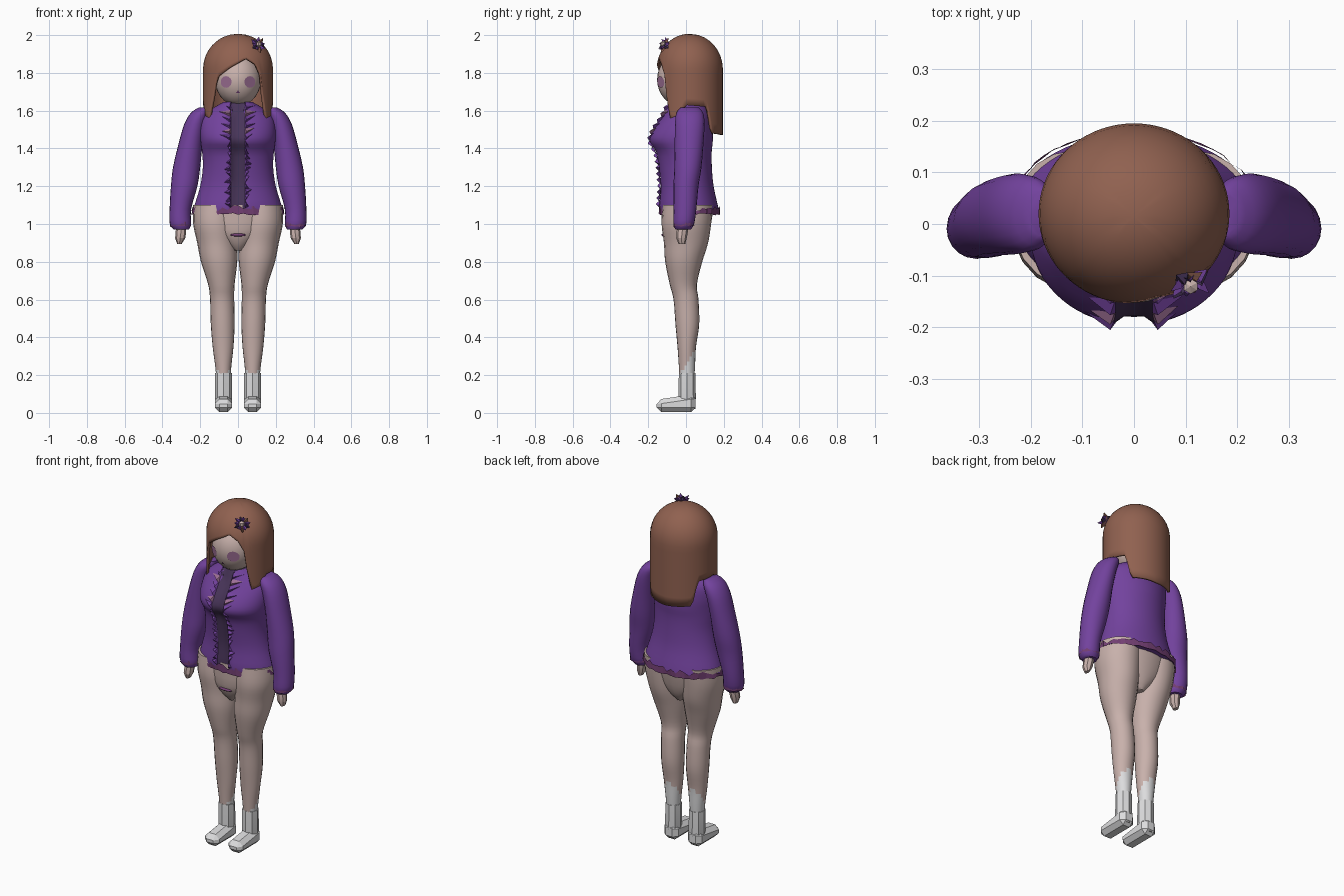
import bpy, bmesh, math, random
from mathutils import Vector

random.seed(4)
if "Cube" in bpy.data.objects:
    bpy.data.objects.remove(bpy.data.objects["Cube"])


def material(name, rgb):
    m = bpy.data.materials.new(name)
    m.use_nodes = True
    m.diffuse_color = (*rgb, 1)
    m.node_tree.nodes["Principled BSDF"].inputs["Base Color"].default_value = (*rgb, 1)
    return m


SKIN = material("pale skin", (0.58, 0.44, 0.41))
HAIR = material("brown hair", (0.28, 0.12, 0.08))
PURPLE = material("purple cloth", (0.17, 0.055, 0.34))
DARK = material("dark purple", (0.065, 0.035, 0.1))
MAUVE = material("mauve", (0.34, 0.16, 0.30))
HEM = material("plum trim", (0.17, 0.05, 0.17))
WHITE = material("sock white", (0.72, 0.72, 0.73))


def finish(name, bm, mats, angle=45, rule=None, solid=0):
    """Turn a bmesh into an object, coloured by a rule on face centres."""
    bmesh.ops.recalc_face_normals(bm, faces=bm.faces)
    for f in bm.faces:
        f.smooth = angle > 0
        if rule:
            f.material_index = rule(f.calc_center_median())
    me = bpy.data.meshes.new(name)
    bm.to_mesh(me)
    bm.free()
    for m in mats:
        me.materials.append(m)
    if angle:
        me.set_sharp_from_angle(angle=math.radians(angle))
    ob = bpy.data.objects.new(name, me)
    bpy.context.collection.objects.link(ob)
    if solid:
        mod = ob.modifiers.new("thickness", "SOLIDIFY")
        mod.thickness, mod.offset = solid, 0
    return ob


def spline(rings, steps):
    """Catmull-Rom interpolation between cross-sections."""
    out = []
    for i in range(len(rings) - 1):
        p = [rings[max(0, min(len(rings) - 1, i + k))] for k in (-1, 0, 1, 2)]
        for s in range(steps):
            t = s / steps
            out.append([b + t * (c - a + t * (2 * a - 5 * b + 4 * c - d + t * (3 * (b - c) + d - a))) / 2
                        for a, b, c, d in zip(*p)])
    return out + [rings[-1]]


def loft(name, rings, mats, segs=20, steps=3, side=1, rule=None, angle=45, shape=None):
    """Skin rings of (centre x, centre y, z, radius x, radius y)."""
    bm = bmesh.new()
    loops = []
    for cx, cy, z, rx, ry in spline(rings, steps):
        loop = []
        for k in range(segs):
            a = math.tau * k / segs
            p = Vector((side * (cx + rx * math.sin(a)), cy - ry * math.cos(a), z))
            loop.append(bm.verts.new(shape(p) if shape else p))
        loops.append(loop)
    for lo, hi in zip(loops, loops[1:]):
        for k in range(segs):
            n = (k + 1) % segs
            bm.faces.new((lo[k], lo[n], hi[n], hi[k]))
    bm.faces.new(loops[0])
    bm.faces.new(loops[-1])
    return finish(name, bm, mats, angle, rule)


def ellipsoid(name, centre, radii, mat, segs=24, angle=60):
    bm = bmesh.new()
    bmesh.ops.create_uvsphere(bm, u_segments=segs, v_segments=segs // 2, radius=1)
    for v in bm.verts:
        v.co = Vector(centre) + v.co * Vector(radii)
    return finish(name, bm, [mat], angle)


def jagged_band(name, cx, cy, rx, ry, low, high, segs, mat):
    """Ragged trim around a hem or a cuff."""
    bm = bmesh.new()
    rows = [[], []]
    for k in range(segs):
        a = math.tau * k / segs
        for row, z in zip(rows, (low + random.uniform(-.006, .006), high + random.uniform(-.02, .012))):
            r = random.uniform(1.0, 1.03)
            row.append(bm.verts.new((cx + rx * r * math.sin(a), cy - ry * r * math.cos(a), z)))
    for k in range(segs):
        n = (k + 1) % segs
        bm.faces.new((rows[0][k], rows[0][n], rows[1][n], rows[1][k]))
    return finish(name, bm, [mat], 0)


# Legs, socks, feet, sleeves and hands, mirrored by side
leg = [(.077, .005, .17, .036, .038), (.078, .005, .25, .043, .043), (.079, .004, .35, .055, .049),
       (.081, .007, .47, .063, .063), (.084, .0, .6, .064, .066), (.088, -.014, .68, .07, .072),
       (.1, -.012, .8, .096, .098), (.11, 0, .9, .106, .117), (.118, .002, 1.0, .119, .131),
       (.118, .01, 1.1, .119, .132)]
sleeve = [(.3, -.015, .97, .04, .04), (.305, -.012, 1.0, .056, .055), (.305, -.005, 1.08, .057, .06),
          (.285, 0, 1.2, .07, .066), (.272, .01, 1.3, .072, .072), (.252, .016, 1.42, .064, .076),
          (.226, .02, 1.53, .058, .078), (.198, .02, 1.59, .05, .07), (.175, .02, 1.618, .03, .045)]
hand = [(.31, -.022, .895, .012, .018), (.306, -.024, .925, .027, .028),
        (.302, -.02, .96, .028, .03), (.3, -.015, 1.0, .026, .026)]
sock = [(.077, .005, .02, .036, .044), (.077, .006, .08, .046, .046), (.077, .006, .21, .046, .044)]
for word, s in (("left", 1), ("right", -1)):
    loft(word + "_leg", leg, [SKIN, WHITE], 20, 4, s, lambda c: int(c.z < .2 + 1.6 * (c.y + .035)))
    loft(word + "_sock", sock, [WHITE], 8, 1, s, angle=20)
    loft(word + "_sleeve", sleeve, [PURPLE], 20, 3, s)
    loft(word + "_hand", hand, [SKIN], 8, 1, s, angle=25)
    jagged_band(word + "_cuff", s * .305, -.012, .056, .055, .99, 1.01, 14, HEM)
    # Foot: bevelled block tapering towards the toe
    bm = bmesh.new()
    bmesh.ops.create_cube(bm, size=1)
    for v in bm.verts:
        toe = v.co.y < 0
        v.co = (s * .077 + v.co.x * .092, -.052 + v.co.y * .206,
                (.07 if toe else .1) if v.co.z > 0 else .004)
    bmesh.ops.bevel(bm, geom=bm.edges[:], offset=.024, segments=1, affect="EDGES")
    finish(word + "_foot", bm, [WHITE], 20)

loft("pelvis", [(0, .0, .86, .03, .07), (0, 0, .9, .09, .1), (0, 0, .97, .17, .125),
                (0, .01, 1.1, .21, .14)], [SKIN], 28)
ellipsoid("belly_fold", (0, -.118, .942), (.042, .012, .008), HEM, 12)

# Jacket body with a sunken dark front panel between the bust lobes
body = [(0, .018, 1.06, .238, .157), (0, .012, 1.1, .23, .156), (0, .005, 1.2, .2, .141),
        (0, -.004, 1.3, .186, .141), (0, -.012, 1.38, .19, .148), (0, -.027, 1.44, .198, .169),
        (0, -.018, 1.5, .2, .158), (0, 0, 1.57, .185, .128), (0, 0, 1.615, .13, .108),
        (0, -.012, 1.645, .078, .085)]


def sink_front(p):
    if p.y < 0 and abs(p.x) < .035:
        p.y += .016
    return p


loft("jacket", body, [PURPLE, DARK], 64, 3, 1,
     lambda c: int(c.y < 0 and abs(c.x) < .038), shape=sink_front)
jagged_band("jacket_hem", 0, .018, .24, .159, 1.052, 1.088, 56, HEM)


def front_y(x, z):
    for a, b in zip(body, body[1:]):
        if a[2] <= z <= b[2]:
            t = (z - a[2]) / (b[2] - a[2])
            cy, rx, ry = (a[i] + t * (b[i] - a[i]) for i in (1, 3, 4))
            return cy - ry * math.sqrt(max(0, 1 - (x / rx) ** 2))
    return -.09


# Ruffles: ragged flaps along both edges of the front panel
for word, s in (("left", 1), ("right", -1)):
    bm = bmesh.new()
    for i in range(17):
        z = 1.1 + i * .032
        reach = random.uniform(.055, .075) + (.025 if z > 1.45 else 0)
        pts = [(.036, z - .014, .0), (.036, z + .024, .0), (reach, z + random.uniform(-.02, .03), .004),
               (.046, z + .006, .02)]
        q = [bm.verts.new((s * x, front_y(x, h) - out, h)) for x, h, out in pts]
        for tri in ((0, 1, 3), (1, 2, 3), (2, 0, 3)):
            f = bm.faces.new([q[t] for t in tri])
            f.material_index = int(z > 1.48 and i % 3 == 0)
    finish(word + "_ruffle", bm, [PURPLE, MAUVE], 0)

# Neck and head
loft("neck", [(0, -.01, 1.58, .05, .05), (0, -.01, 1.7, .05, .05)], [SKIN], 16)
HC, HR = Vector((0, -.03, 1.765)), Vector((.122, .123, .14))
ellipsoid("head", HC, HR, SKIN, 28)


def face_patch(name, x, z, rx, rz, mat, segs):
    """Thin painted patch lying on the front of the head."""
    bm = bmesh.new()
    verts = []
    for k in range(segs):
        a = math.tau * k / segs + math.pi / 2
        u, w = (x + rx * math.cos(a)) / HR.x, (z + rz * math.sin(a) - HC.z) / HR.z
        v = -math.sqrt(1 - u * u - w * w)
        verts.append(bm.verts.new(HC + Vector((u, v, w)) * HR + Vector((0, -.005, 0))))
    bm.faces.new(verts)
    finish(name, bm, [mat], 0)


for word, s in (("left", 1), ("right", -1)):
    face_patch(word + "_eye", s * .063, 1.752, .029, .031, MAUVE, 14)
face_patch("mouth", 0, 1.698, .014, .009, HEM, 3)

# Hair: one draped shell whose lower edge varies with the angle from the front
edge = [(-180, 1.47), (-132, 1.48), (-122, 1.62), (-82, 1.63), (-68, 1.55), (-58, 1.54), (-46, 1.66),
        (-38, 1.775), (-12, 1.83), (14, 1.875), (30, 1.845), (40, 1.79), (46, 1.66), (56, 1.53),
        (70, 1.55), (82, 1.63), (122, 1.62), (132, 1.48), (180, 1.47)]


def hair_bottom(deg):
    for (a, za), (b, zb) in zip(edge, edge[1:]):
        if a <= deg <= b:
            return za + (zb - za) * (deg - a) / (b - a)


bm = bmesh.new()
crown = bm.verts.new((0, .015, 2.0))
cols = []
for k in range(72):
    deg = -180 + k * 5
    a, low = math.radians(deg), hair_bottom(deg)
    col = []
    for j in range(1, 17):
        z = 2 - (2 - low) * (j / 16) ** 1.6
        r = math.sqrt(max(0, 1 - (max(0, z - 1.82) / .18) ** 2))
        x, y = .178 * r * math.sin(a), .02 - .168 * r * math.cos(a)
        col.append(bm.verts.new((x, y, z)))
    cols.append(col)
for k, c in enumerate(cols):
    d = cols[(k + 1) % 72]
    bm.faces.new((crown, c[0], d[0]))
    for j in range(15):
        bm.faces.new((c[j], c[j + 1], d[j + 1], d[j]))
finish("hair", bm, [HAIR], 50, solid=.014)

# Flower: spiky petals around a pale core, with a few loose hair tufts
core = Vector((.105, -.108, 1.945))
bm = bmesh.new()
out = Vector((.3, -.8, .5)).normalized()
u = out.cross(Vector((0, 0, 1))).normalized()
w = out.cross(u)
for i in range(11):
    a = math.tau * i / 11
    ray = u * math.cos(a) + w * math.sin(a)
    wide = out.cross(ray) * .016
    tip = core + ray * random.uniform(.034, .05) + out * random.uniform(-.01, .03)
    mid = core + ray * .022
    q = [bm.verts.new(p) for p in (core, mid + wide, tip, mid - wide, mid + out * .02)]
    for tri in ((0, 1, 4), (1, 2, 4), (2, 3, 4), (3, 0, 4), (0, 3, 2, 1)):
        f = bm.faces.new([q[t] for t in tri])
        f.material_index = 2 if i in (3, 7) else i % 4 == 1
finish("flower", bm, [PURPLE, DARK, HAIR], 0)
ellipsoid("flower_core", core + out * .016, (.017, .017, .017), SKIN, 6, 0)
